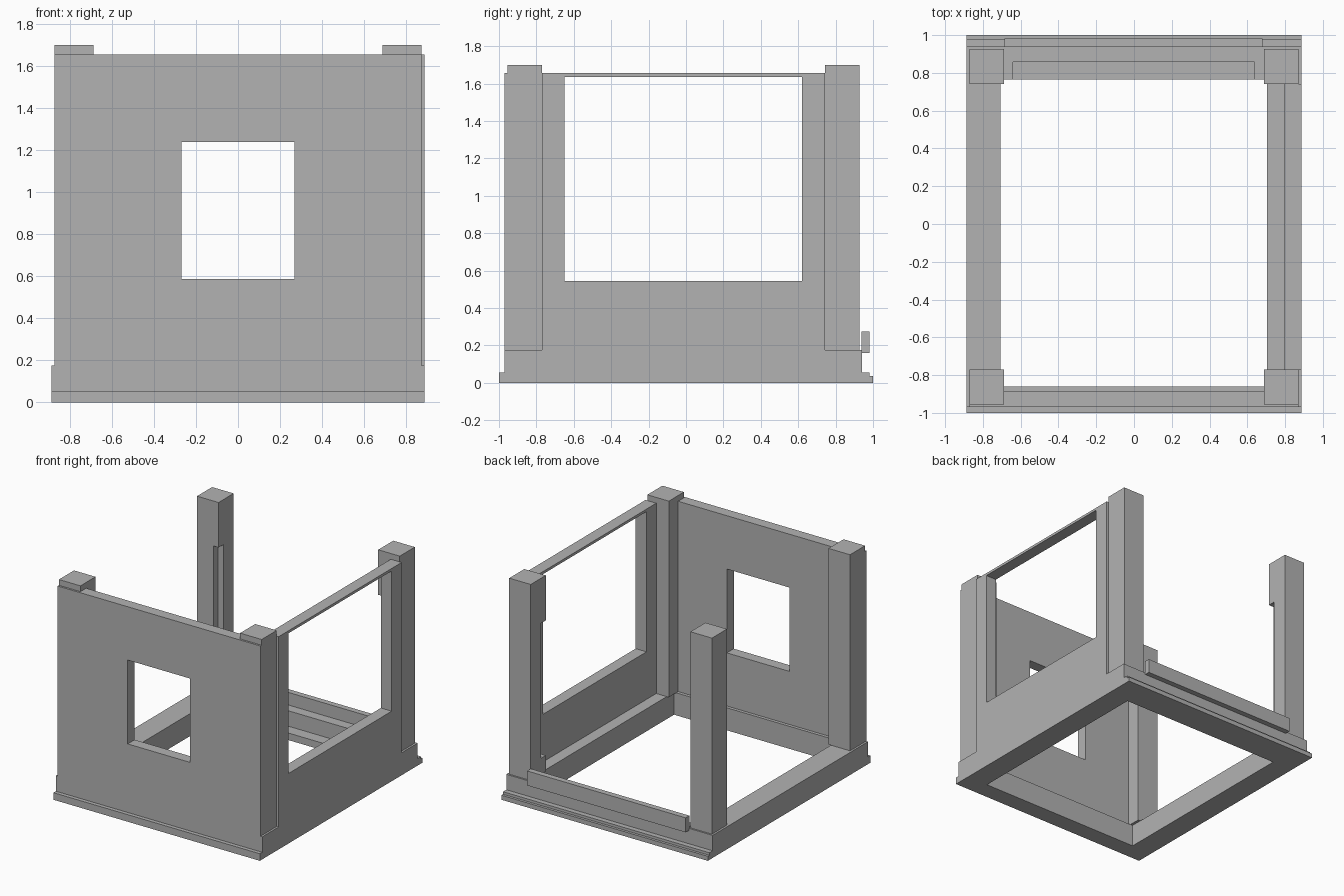
import bpy

cube = bpy.data.objects.get("Cube")
if cube:
    bpy.data.objects.remove(cube, do_unlink=True)

# Single stone-grey finish
grey = bpy.data.materials.new("stone_grey")
grey.use_nodes = True
color = (0.45, 0.45, 0.45, 1)
grey.diffuse_color = color
grey.node_tree.nodes["Principled BSDF"].inputs["Base Color"].default_value = color


def box(name, x, y, z):
    """Box from (min, max) ranges on each axis."""
    bpy.ops.mesh.primitive_cube_add(size=1)
    ob = bpy.context.object
    ob.name = name
    for v in ob.data.vertices:
        v.co = [lo + (hi - lo) * (c + 0.5) for c, (lo, hi) in zip(v.co, (x, y, z))]
    ob.data.materials.append(grey)
    return ob


def cut(ob, x, y, z):
    """Remove a box-shaped volume from an object."""
    cutter = box("cutter", x, y, z)
    mod = ob.modifiers.new("opening", "BOOLEAN")
    mod.operation = "DIFFERENCE"
    mod.solver = "EXACT"
    mod.object = cutter
    bpy.context.view_layer.objects.active = ob
    bpy.ops.object.modifier_apply(modifier=mod.name)
    bpy.data.objects.remove(cutter, do_unlink=True)


FLOOR = 0.175
WALL_TOP = 1.655
ALL_Z = (-1, 3)

# Stepped plinth ring, open in the middle
layers = [
    ("plinth_foot", (-1, 1), (0, 0.035)),
    ("plinth_step", (-1, 0.98), (0.035, 0.055)),
    ("plinth_top", (-0.97, 0.94), (0.055, FLOOR)),
]
for name, y, z in layers:
    layer = box(name, (-0.888, 0.888), y, z)
    cut(layer, (-0.708, 0.705), (-0.86, 0.765), ALL_Z)
# Shallow recess along the back threshold
cut(layer, (-0.64, 0.637), (0.7, 0.858), ALL_Z)

# Corner posts; the back pair have a notch on the inner corner
for side, name in ((-1, "right"), (1, "left")):
    x = sorted((side * 0.687, side * 0.872))
    box(f"front_{name}_post", x, (-0.955, -0.77), (FLOOR, 1.7))
    post = box(f"back_{name}_post", x, (0.742, 0.927), (FLOOR, 1.7))
    cut(post, sorted((side * 0.6, side * 0.732)), (0.7, 0.8), (0.3, 1.35))

# Front wall with window
front_wall = box("front_wall", (-0.872, 0.872), (-0.97, -0.885), (FLOOR, WALL_TOP))
cut(front_wall, (-0.27, 0.268), (-2, 0), (0.588, 1.24))

# Side wall with wide opening under a thin top rail
side_wall = box("left_wall", (0.795, 0.888), (-0.77, 0.742), (FLOOR, WALL_TOP))
cut(side_wall, (0, 2), (-0.65, 0.62), (0.545, 1.635))

# Low rail across the back
box("back_rail", (-0.685, 0.68), (0.937, 0.982), (0.16, 0.273))
